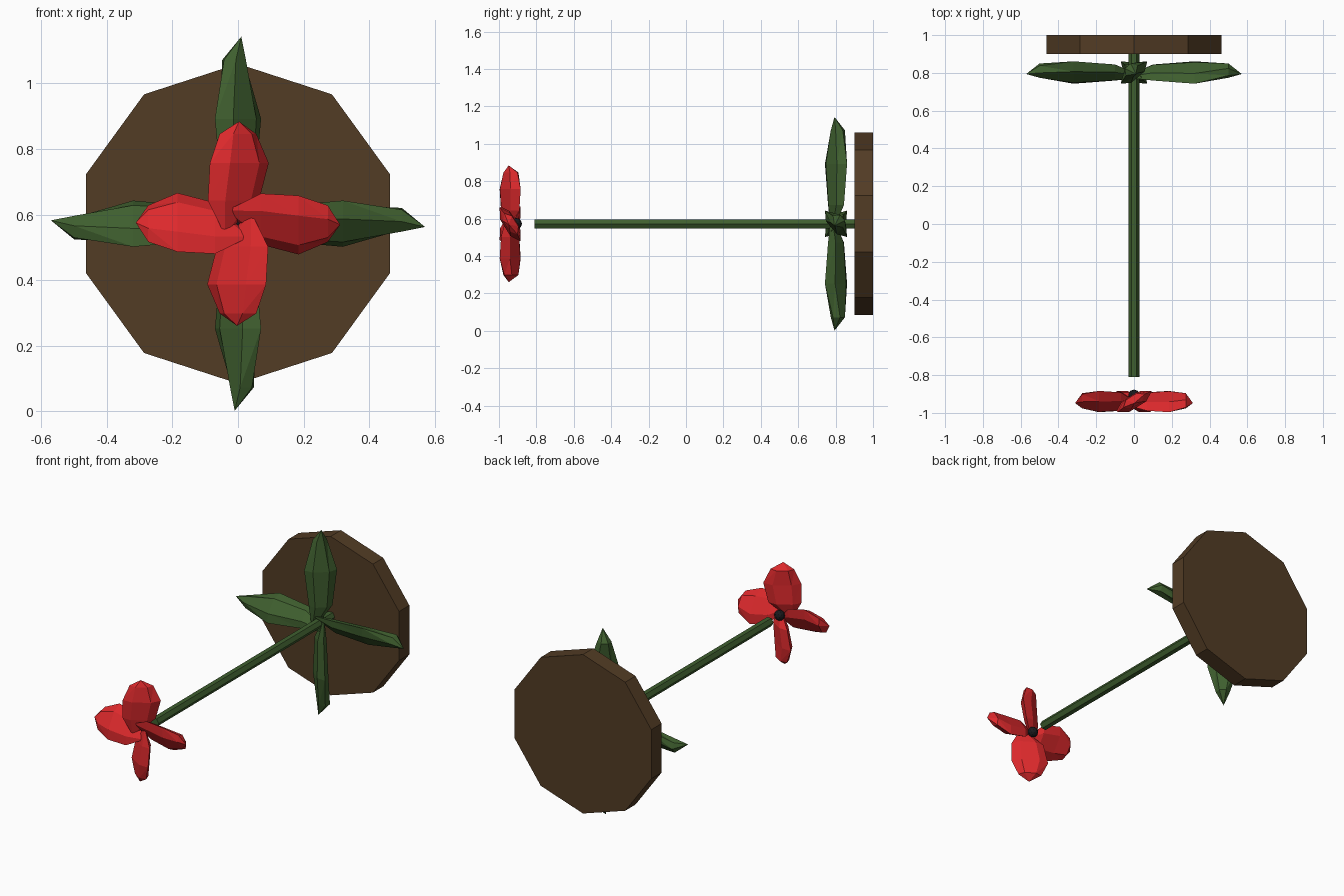
import bpy, bmesh, math
from mathutils import Vector

if "Cube" in bpy.data.objects:
    bpy.data.objects.remove(bpy.data.objects["Cube"])

CZ = 0.572  # height of the flower axis


def material(name, rgb):
    m = bpy.data.materials.new(name)
    m.diffuse_color = (*rgb, 1)
    m.use_nodes = True
    m.node_tree.nodes["Principled BSDF"].inputs["Base Color"].default_value = m.diffuse_color
    return m


RED = material("petal_red", (0.72, 0.022, 0.025))
GREEN = material("leaf_green", (0.05, 0.115, 0.028))
BROWN = material("base_brown", (0.085, 0.045, 0.018))
BLACK = material("centre_black", (0.01, 0.01, 0.012))


def blade_mesh(name, angle, base, stations, tip, mat, sides=6):
    """Pitched lens-section blade growing along +z.
    Stations: (radius, half chord, half thickness, x shift, y shift)."""
    bm = bmesh.new()
    ca, sa = math.cos(angle), math.sin(angle)
    rings = []
    for r, chord, thick, dx, dy in stations:
        ring = []
        for i in range(sides):
            t = 2 * math.pi * i / sides
            u, v = chord * math.cos(t), thick * math.sin(t) * 1.1
            ring.append(bm.verts.new((dx + u * ca - v * sa, dy + u * sa + v * ca, r)))
        rings.append(ring)
    start, end = bm.verts.new(base), bm.verts.new(tip)
    for i in range(sides):
        j = (i + 1) % sides
        bm.faces.new((start, rings[0][j], rings[0][i]))
        bm.faces.new((end, rings[-1][i], rings[-1][j]))
        for a, b in zip(rings, rings[1:]):
            bm.faces.new((a[i], a[j], b[j]))
            bm.faces.new((a[i], b[j], b[i]))
    bmesh.ops.recalc_face_normals(bm, faces=bm.faces)
    me = bpy.data.meshes.new(name)
    bm.to_mesh(me)
    bm.free()
    me.materials.append(mat)
    return me


def whorl(name, mesh, y):
    for k in range(4):
        ob = bpy.data.objects.new(f"{name}_{k + 1}", mesh)
        ob.location = (0, y, CZ)
        ob.rotation_euler = (0, k * math.pi / 2, 0)
        bpy.context.collection.objects.link(ob)


def rod(name, sides, radius, y0, y1, phase, mat):
    bpy.ops.mesh.primitive_cylinder_add(
        vertices=sides, radius=radius, depth=y1 - y0,
        location=(0, (y0 + y1) / 2, CZ), rotation=(math.pi / 2, phase, 0))
    ob = bpy.context.object
    ob.name = name
    ob.data.materials.append(mat)


# Round base and stem
rod("base_disc", 10, 0.488, 0.90, 1.0, 0, BROWN)
rod("stem", 6, 0.028, -0.81, 0.90, math.pi / 6, GREEN)

# Four leaves near the base
leaf = blade_mesh(
    "leaf", math.radians(40), (-0.04, -0.025, -0.055),
    [(0.10, 0.066, 0.027, 0, 0.0),
     (0.32, 0.092, 0.034, 0, 0.0),
     (0.50, 0.040, 0.034, -0.012, 0.01)],
    (0.01, -0.008, 0.571), GREEN)
whorl("leaf", leaf, 0.802)

# Four petals at the flower end
petal = blade_mesh(
    "petal", math.radians(32), (-0.04, -0.022, -0.035),
    [(0.07, 0.092, 0.028, -0.014, 0.0),
     (0.185, 0.106, 0.033, 0.004, 0.0),
     (0.274, 0.066, 0.028, 0.0, 0.004)],
    (0.003, -0.008, 0.312), RED)
whorl("petal", petal, -0.94)

# Flower centre
bpy.ops.mesh.primitive_ico_sphere_add(subdivisions=2, radius=0.031, location=(0, -0.908, CZ))
centre = bpy.context.object
centre.name = "flower_centre"
centre.data.materials.append(BLACK)
